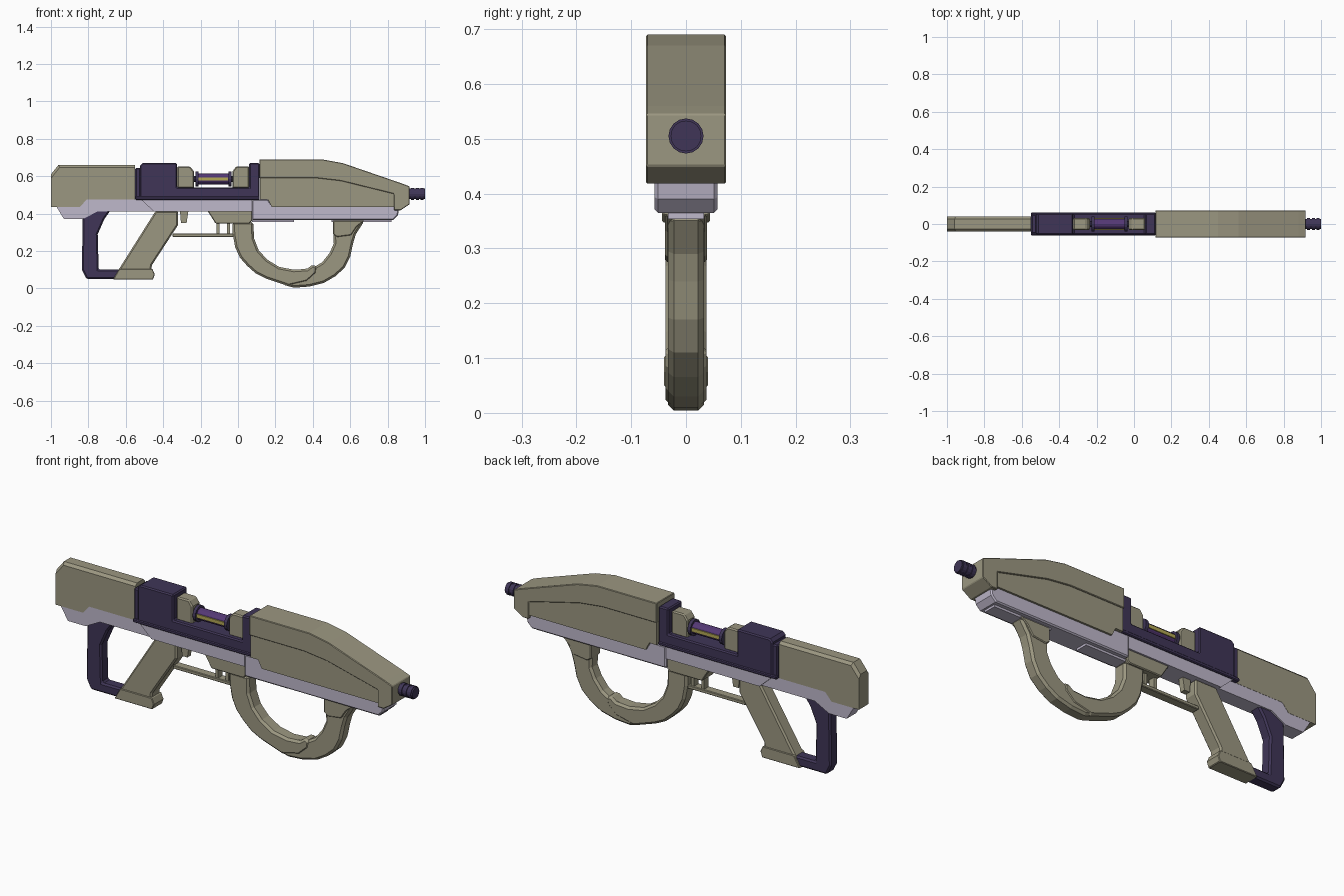
import bpy, bmesh, math
from mathutils import Matrix, Vector

cube = bpy.data.objects.get("Cube")
if cube:
    bpy.data.objects.remove(cube, do_unlink=True)


def material(name, r, g, b):
    m = bpy.data.materials.new(name)
    m.use_nodes = True
    m.diffuse_color = (r, g, b, 1)
    m.node_tree.nodes["Principled BSDF"].inputs["Base Color"].default_value = (r, g, b, 1)
    return m


OLIVE = material("olive shell", .33, .31, .22)
LILAC = material("pale lilac rail", .52, .48, .60)
DARK = material("dark purple metal", .05, .036, .095)
VIOLET = material("violet cell", .09, .04, .18)
YELLOW = material("yellow glow", .45, .39, .09)


def finish(name, bm, mat, bevel=0):
    bmesh.ops.recalc_face_normals(bm, faces=bm.faces[:])
    mesh = bpy.data.meshes.new(name)
    bm.to_mesh(mesh)
    bm.free()
    mesh.materials.append(mat)
    ob = bpy.data.objects.new(name, mesh)
    bpy.context.collection.objects.link(ob)
    if bevel:
        mod = ob.modifiers.new("chamfer", "BEVEL")
        mod.width = bevel
        mod.segments = 1
        mod.limit_method = "ANGLE"
        mod.angle_limit = math.radians(50)
    return ob


def prism(name, pts, half, mat, bevel=0, chamfer_above=None, chamfer=.02):
    """Side profile in x, z, extruded to both sides of the centre plane."""
    bm = bmesh.new()
    face = bm.faces.new([bm.verts.new((x, -half, z)) for x, z in pts])
    out = bmesh.ops.extrude_face_region(bm, geom=[face])
    moved = [v for v in out["geom"] if isinstance(v, bmesh.types.BMVert)]
    bmesh.ops.translate(bm, verts=moved, vec=(0, 2 * half, 0))
    if chamfer_above is not None:
        edges = [e for e in bm.edges
                 if all(v.co.z > chamfer_above for v in e.verts)
                 and abs(e.verts[0].co.y - e.verts[1].co.y) < .001]
        bmesh.ops.bevel(bm, geom=edges, offset=chamfer, segments=1, affect="EDGES")
    return finish(name, bm, mat, bevel)


def box(name, x0, x1, z0, z1, half, mat, bevel=0):
    return prism(name, [(x0, z0), (x1, z0), (x1, z1), (x0, z1)], half, mat, bevel)


def tube(name, x0, x1, z, radius, mat, sides=16):
    bm = bmesh.new()
    place = Matrix.Translation(Vector(((x0 + x1) / 2, 0, z))) @ Matrix.Rotation(math.pi / 2, 4, "Y")
    bmesh.ops.create_cone(bm, cap_ends=True, segments=sides, radius1=radius,
                          radius2=radius, depth=x1 - x0, matrix=place)
    return finish(name, bm, mat)


# Shoulder stock
prism("stock", [(-1, .435), (-.845, .435), (-.81, .475), (-.55, .475), (-.55, .66),
                (-.96, .66), (-1, .61)], .039, OLIVE, chamfer_above=.6, chamfer=.013)

# Lower rail: narrow under the stock, wide further forward
prism("rear_rail", [(-.97, .436), (-.93, .37), (-.83, .37), (-.75, .412), (-.45, .412),
                    (-.51, .476), (-.81, .476), (-.845, .436)], .038, LILAC)
prism("middle_rail", [(-.52, .476), (-.45, .412), (.075, .412), (.075, .476)], .053, LILAC)
prism("front_rail", [(.075, .365), (.83, .365), (.855, .39), (.862, .43), (.84, .45),
                     (.18, .45), (.16, .476), (.075, .476)], .057, LILAC, .006)
for name, x0, x1 in (("rear_rail_plate", .075, .3), ("front_rail_plate", .5, .82)):
    box(name, x0, x1, .354, .366, .033, LILAC)

# Receiver with cell bay
box("receiver_flange", -.55, -.52, .475, .645, .052, DARK, .006)
box("receiver_skirt", -.55, .115, .474, .492, .061, DARK, .004)
prism("receiver", [(-.525, .48), (.115, .48), (.115, .67), (.06, .67), (.06, .54),
                   (-.325, .54), (-.325, .67), (-.51, .67), (-.525, .655)], .057, DARK, .006)
for name, x0, x1, s in (("rear_cell_mount", -.325, -.235, 1), ("front_cell_mount", .06, -.03, -1)):
    prism(name, [(x0, .535), (x1, .535), (x1, .625), (x1 - s * .02, .652), (x0, .652)],
          .032, OLIVE, .006)

# Energy cell
tube("cell_core", -.225, -.04, .585, .029, VIOLET, 12)
for name, x0 in (("rear_cell_cap", -.228), ("front_cell_cap", -.052)):
    tube(name, x0, x0 + .016, .585, .04, DARK)
tube("cell_axle", -.24, -.02, .585, .016, DARK, 10)
box("cell_glow", -.21, -.054, .576, .594, .032, YELLOW)

# Front shroud: raised upper shell over a recessed side panel
prism("shroud_shell", [(.115, .59), (.42, .59), (.55, .575), (.835, .505), (.835, .418),
                       (.87, .418), (.918, .45), (.918, .545), (.88, .56), (.56, .67),
                       (.45, .69), (.115, .69)], .073, OLIVE, .003)
prism("shroud_side_panel", [(.118, .6), (.42, .6), (.55, .585), (.845, .515), (.845, .435),
                            (.18, .435), (.16, .475), (.118, .475)], .067, OLIVE)

# Ribbed muzzle
tube("muzzle", .9, 1, .505, .028, DARK)
for i in range(3):
    x = .925 + i * .026
    tube("muzzle_ring", x, x + .016, .505, .032, DARK)

# Rear grip, foot and brace
prism("grip", [(-.67, .05), (-.47, .05), (-.46, .125), (-.32, .34), (-.32, .415),
               (-.44, .415)], .036, OLIVE, .008)
prism("grip_foot", [(-.668, .047), (-.455, .047), (-.445, .075), (-.458, .105),
                    (-.635, .105)], .04, OLIVE, .003)
prism("grip_brace", [(-.83, .38), (-.835, .1), (-.81, .05), (-.64, .05), (-.62, .1),
                     (-.745, .1), (-.75, .29), (-.715, .37), (-.68, .42), (-.76, .42)],
      .03, DARK, .008)

# Trigger group
prism("trigger", [(-.31, .415), (-.305, .35), (-.275, .35), (-.265, .415)], .014, OLIVE)
box("trigger_guard_bar", -.35, -.02, .276, .294, .022, OLIVE, .003)
for name, x0 in (("rear_guard_post", -.115), ("front_guard_post", -.058)):
    box(name, x0, x0 + .016, .29, .35, .018, OLIVE)
prism("guard_mount", [(-.165, .418), (-.12, .347), (.06, .347), (.076, .362), (.076, .418)],
      .044, OLIVE, .004)

# Curved fore grip in two overlapping halves
prism("rear_fore_grip", [(-.03, .355), (-.028, .29), (-.015, .22), (.01, .165), (.05, .12),
                         (.095, .08), (.15, .053), (.27, .012), (.37, .035), (.42, .08),
                         (.425, .115), (.4, .128), (.37, .105), (.3, .1), (.22, .115),
                         (.155, .155), (.11, .205), (.085, .27), (.083, .355)],
      .037, OLIVE, .011)
prism("front_fore_grip", [(.24, .02), (.3, .004), (.38, .01), (.46, .03), (.52, .065),
                          (.57, .11), (.6, .17), (.615, .24), (.63, .29), (.675, .36),
                          (.51, .36), (.512, .24), (.49, .19), (.45, .14), (.4, .11),
                          (.32, .1)], .033, OLIVE, .011)
prism("fore_grip_clamp", [(.508, .362), (.508, .29), (.53, .275), (.605, .285),
                          (.635, .33), (.675, .362)], .038, OLIVE, .004)
